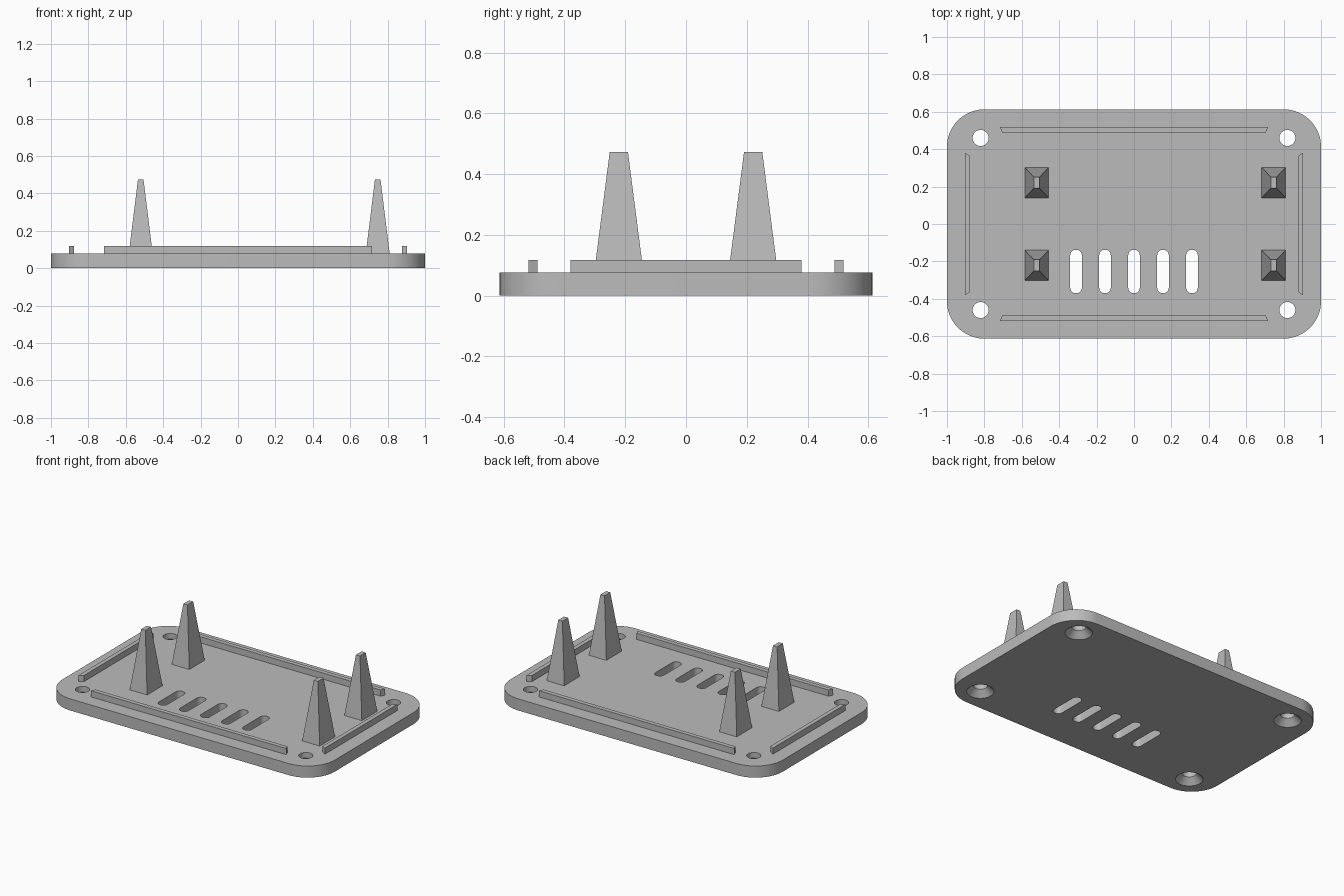
import bpy, bmesh
from math import cos, sin, pi, radians

cube = bpy.data.objects.get("Cube")
if cube:
    bpy.data.objects.remove(cube, do_unlink=True)

PLATE_TOP, BAR_TOP, PEG_TOP = 0.077, 0.118, 0.473

grey = bpy.data.materials.new("plain grey")
grey.use_nodes = True
grey.diffuse_color = (0.5, 0.5, 0.5, 1)
grey.node_tree.nodes["Principled BSDF"].inputs["Base Color"].default_value = grey.diffuse_color


def rounded(cx, cy, hx, hy, r, seg=10):
    """Outline of a rounded rectangle with half sizes hx, hy."""
    pts = []
    for i, (sx, sy) in enumerate([(1, 1), (-1, 1), (-1, -1), (1, -1)]):
        for k in range(seg + 1):
            a = (i + k / seg) * pi / 2
            pts.append((cx + sx * (hx - r) + r * cos(a), cy + sy * (hy - r) + r * sin(a)))
    return pts


def circle(cx, cy, r, n=32):
    return [(cx + r * cos(2 * pi * k / n), cy + r * sin(2 * pi * k / n)) for k in range(n)]


def rect(cx, cy, hx, hy):
    return [(cx + sx * hx, cy + sy * hy) for sx, sy in [(1, 1), (-1, 1), (-1, -1), (1, -1)]]


def loft(bm, sections):
    """Closed solid through (outline, z) sections, bottom to top."""
    rings = [[bm.verts.new((x, y, z)) for x, y in outline] for outline, z in sections]
    n = len(rings[0])
    bm.faces.new(rings[0][::-1])
    bm.faces.new(rings[-1])
    for low, high in zip(rings, rings[1:]):
        for i in range(n):
            j = (i + 1) % n
            bm.faces.new((low[i], low[j], high[j], high[i]))


def make(name, solids):
    bm = bmesh.new()
    for sections in solids:
        loft(bm, sections)
    bmesh.ops.recalc_face_normals(bm, faces=bm.faces)
    mesh = bpy.data.meshes.new(name)
    bm.to_mesh(mesh)
    bm.free()
    mesh.materials.append(grey)
    obj = bpy.data.objects.new(name, mesh)
    bpy.context.collection.objects.link(obj)
    return obj


# Base plate with rounded corners
plate_outline = rounded(0, 0, 1, 0.613, 0.2, 16)
plate = make("base_plate", [[(plate_outline, 0), (plate_outline, PLATE_TOP)]])

# Countersunk screw holes and vent slots, cut through the plate
cuts = []
for sx in (-1, 1):
    for sy in (-1, 1):
        x, y = sx * 0.82, sy * 0.46
        cuts.append([(circle(x, y, 0.093), -0.01), (circle(x, y, 0.043), 0.04),
                     (circle(x, y, 0.043), 0.1)])
for i in range(-2, 3):
    slot = rounded(i * 0.155, -0.254, 0.031, 0.116, 0.029, 6)
    cuts.append([(slot, -0.02), (slot, 0.1)])
cutter = make("hole_cutter", cuts)
cutter.hide_render = True

mod = plate.modifiers.new("holes", 'BOOLEAN')
mod.operation = 'DIFFERENCE'
mod.solver = 'EXACT'
mod.object = cutter
bpy.context.view_layer.objects.active = plate
plate.select_set(True)
bpy.ops.object.modifier_apply(modifier=mod.name)
bpy.data.objects.remove(cutter, do_unlink=True)
bpy.ops.object.shade_smooth_by_angle(angle=radians(30))

# Locating ribs with mitred ends, longer on the outer edge
for s, front, side in ((-1, "front", "right"), (1, "back", "left")):
    long_rib = [(-0.717, s * 0.518), (0.717, s * 0.518), (0.705, s * 0.489), (-0.705, s * 0.489)]
    end_rib = [(s * 0.904, -0.38), (s * 0.904, 0.38), (s * 0.876, 0.363), (s * 0.876, -0.363)]
    for name, outline in ((front + "_rib", long_rib), (side + "_rib", end_rib)):
        make(name, [[(outline, PLATE_TOP), (outline, BAR_TOP)]])

# Tapered support pegs
for side, x in (("right", -0.52), ("left", 0.747)):
    for end, y in (("front", -0.221), ("back", 0.221)):
        make(f"{end}_{side}_peg", [[(rect(x, y, 0.064, 0.081), PLATE_TOP),
                                    (rect(x, y, 0.015, 0.03), PEG_TOP)]])
